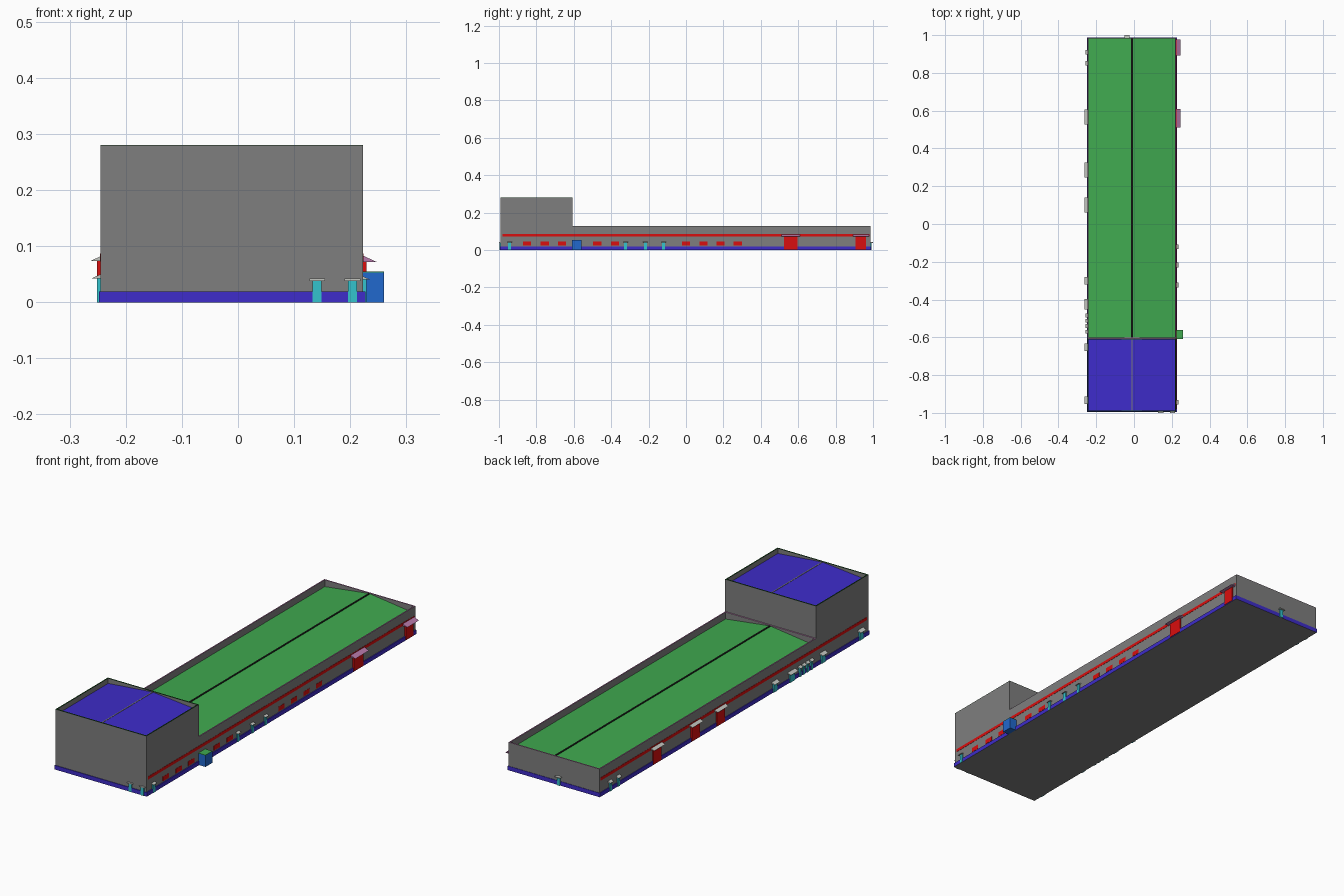
import bpy

cube = bpy.data.objects.get("Cube")
if cube:
    bpy.data.objects.remove(cube)


def material(name, r, g, b):
    """Flat material from 0-255 display values."""
    def linear(v):
        v /= 255
        return v / 12.92 if v <= 0.04045 else ((v + 0.055) / 1.055) ** 2.4
    colour = (linear(r), linear(g), linear(b), 1)
    m = bpy.data.materials.new(name)
    m.use_nodes = True
    m.diffuse_color = colour
    m.node_tree.nodes["Principled BSDF"].inputs["Base Color"].default_value = colour
    return m


GREY = material("wall grey", 126, 126, 126)
GREEN = material("roof green", 64, 170, 80)
INDIGO = material("indigo", 62, 44, 202)
RED = material("red", 218, 14, 14)
CYAN = material("cyan", 52, 196, 206)
BLUE = material("porch blue", 33, 104, 205)
PALE = material("pale canopy", 195, 198, 192)
MAUVE = material("mauve", 185, 122, 172)
BLACK = material("ridge black", 14, 20, 14)
TRIM = material("trim dark green", 22, 82, 30)


def mesh_object(name, verts, faces, mat):
    mesh = bpy.data.meshes.new(name)
    mesh.from_pydata(verts, [], faces)
    mesh.materials.append(mat)
    mesh.update()
    ob = bpy.data.objects.new(name, mesh)
    bpy.context.collection.objects.link(ob)
    return ob


def prism(name, profile, y0, y1, mat):
    """Extrude an (x, z) outline, counter-clockwise from the front, along y."""
    n = len(profile)
    verts = [(x, y, z) for y in (y0, y1) for x, z in profile]
    faces = [tuple(range(n)), tuple(range(2 * n - 1, n - 1, -1))]
    for i in range(n):
        j = (i + 1) % n
        faces.append((j, i, i + n, j + n))
    return mesh_object(name, verts, faces, mat)


def box(name, x0, x1, y0, y1, z0, z1, mat):
    x0, x1 = sorted((x0, x1))
    return prism(name, [(x0, z0), (x1, z0), (x1, z1), (x0, z1)], y0, y1, mat)


# Overall plan
XL, XR = -0.245, 0.223
XM = (XL + XR) / 2
FRONT, STEP, BACK = -0.992, -0.607, 0.986
LOW, HIGH = 0.13, 0.28
T = 0.005

# Plinth with a grey underside
plinth = box("plinth", XL - 0.003, XR + 0.004, FRONT - 0.003, BACK + 0.002, 0, 0.019, INDIGO)
plinth.data.materials.append(GREY)
for p in plinth.data.polygons:
    if p.normal.z < -0.5:
        p.material_index = 1


def hall(name, y0, y1, z_top, eave, ridge, roof_mat, line_mat, line_w, coping_mat):
    """Four thin walls, coping, a low gable roof and its ridge line."""
    rims = {"right": (XL, XL + T, y0, y1), "left": (XR - T, XR, y0, y1),
            "front": (XL + T, XR - T, y0, y0 + T), "back": (XL + T, XR - T, y1 - T, y1)}
    for side, rim in rims.items():
        box(f"{name}_{side}_wall", *rim, 0.01, z_top - 0.001, GREY)
        box(f"{name}_{side}_coping", *rim, z_top - 0.001, z_top, coping_mat)
    prism(f"{name}_roof", [(XL + T, eave - 0.02), (XR - T, eave - 0.02),
                           (XR - T, eave), (XM, ridge), (XL + T, eave)],
          y0 + T, y1 - T, roof_mat)
    box(f"{name}_ridge_line", XM - line_w / 2, XM + line_w / 2, y0 + T, y1 - T,
        ridge - 0.002, ridge + 0.001, line_mat)


hall("long_hall", STEP, BACK, LOW, 0.098, 0.127, GREEN, BLACK, 0.009, MAUVE)
hall("tall_block", FRONT, STEP, HIGH, 0.256, 0.277, INDIGO, GREY, 0.005, TRIM)


def side_plate(name, sign, y, width, z0, z1, mat, depth=0.003):
    wall = XR if sign > 0 else XL
    return box(name, wall, wall + sign * depth, y - width / 2, y + width / 2, z0, z1, mat)


def side_canopy(name, sign, y, width, reach, z_out, z_in, mat):
    """Thin sloping wedge on a long wall."""
    wall = XR if sign > 0 else XL
    profile = [(wall, z_out), (wall + sign * reach, z_out), (wall, z_in)]
    if sign < 0:
        profile.reverse()
    prism(name, profile, y - width / 2, y + width / 2, mat)


# Red stripe along both long walls
for label, sign in (("left", 1), ("right", -1)):
    side_plate(f"{label}_stripe", sign, 0, 1.96, 0.073, 0.087, RED, 0.001)

# Left wall: windows, small doors, large gates
for i, y in enumerate((-0.85, -0.755, -0.663, -0.475, -0.38, 0, 0.093, 0.185, 0.277)):
    side_plate(f"left_window_{i}", 1, y, 0.044, 0.024, 0.045, RED, 0.001)
for i, y in enumerate((-0.943, -0.323, -0.217, -0.12)):
    side_plate(f"left_door_{i}", 1, y, 0.015, 0, 0.041, CYAN, 0.006)
    side_canopy(f"left_door_canopy_{i}", 1, y, 0.024, 0.012, 0.041, 0.046, PALE)
for i, (y, w) in enumerate(((0.56, 0.1), (0.935, 0.085))):
    side_plate(f"left_gate_{i}", 1, y, w - 0.03, 0.003, 0.073, RED, 0.006)
    side_canopy(f"left_gate_canopy_{i}", 1, y, w, 0.024, 0.072, 0.083, MAUVE)

# Porch on the left wall with a green roof
box("porch", XR, 0.26, -0.61, -0.56, 0, 0.053, BLUE)
box("porch_roof", XR, 0.26, -0.61, -0.56, 0.053, 0.055, GREEN)

# Right wall: large gates and small doors, all under pale canopies
for i, y in enumerate((0.567, 0.285, 0.1)):
    side_plate(f"right_gate_{i}", -1, y, 0.06, 0.003, 0.074, RED, 0.006)
    side_canopy(f"right_gate_canopy_{i}", -1, y, 0.08, 0.017, 0.074, 0.082, PALE)
for i, (y, w) in enumerate(((0.91, 0.024), (0.85, 0.024), (-0.3, 0.04), (-0.425, 0.055),
                            (-0.485, 0.02), (-0.512, 0.02), (-0.54, 0.02), (-0.57, 0.02),
                            (-0.653, 0.04), (-0.933, 0.04))):
    small = w < 0.03
    side_plate(f"right_door_{i}", -1, y, w * 0.65, 0, 0.043, CYAN, 0.006)
    side_canopy(f"right_door_canopy_{i}", -1, y, w, 0.012 if small else 0.017,
                0.042, 0.05, PALE)

# End doors: two at the front, one at the back
for name, x, y0, y1, out in (("front_door_a", 0.141, -0.997, FRONT, -1.0),
                             ("front_door_b", 0.204, -0.997, FRONT, -1.0),
                             ("back_door", -0.037, BACK, 0.992, 1.0)):
    box(name, x - 0.008, x + 0.008, y0, y1, 0, 0.038, CYAN)
    ends = sorted((out, y1 if out < 0 else y0))
    box(name + "_canopy", x - 0.014, x + 0.014, *ends, 0.038, 0.042, PALE)
